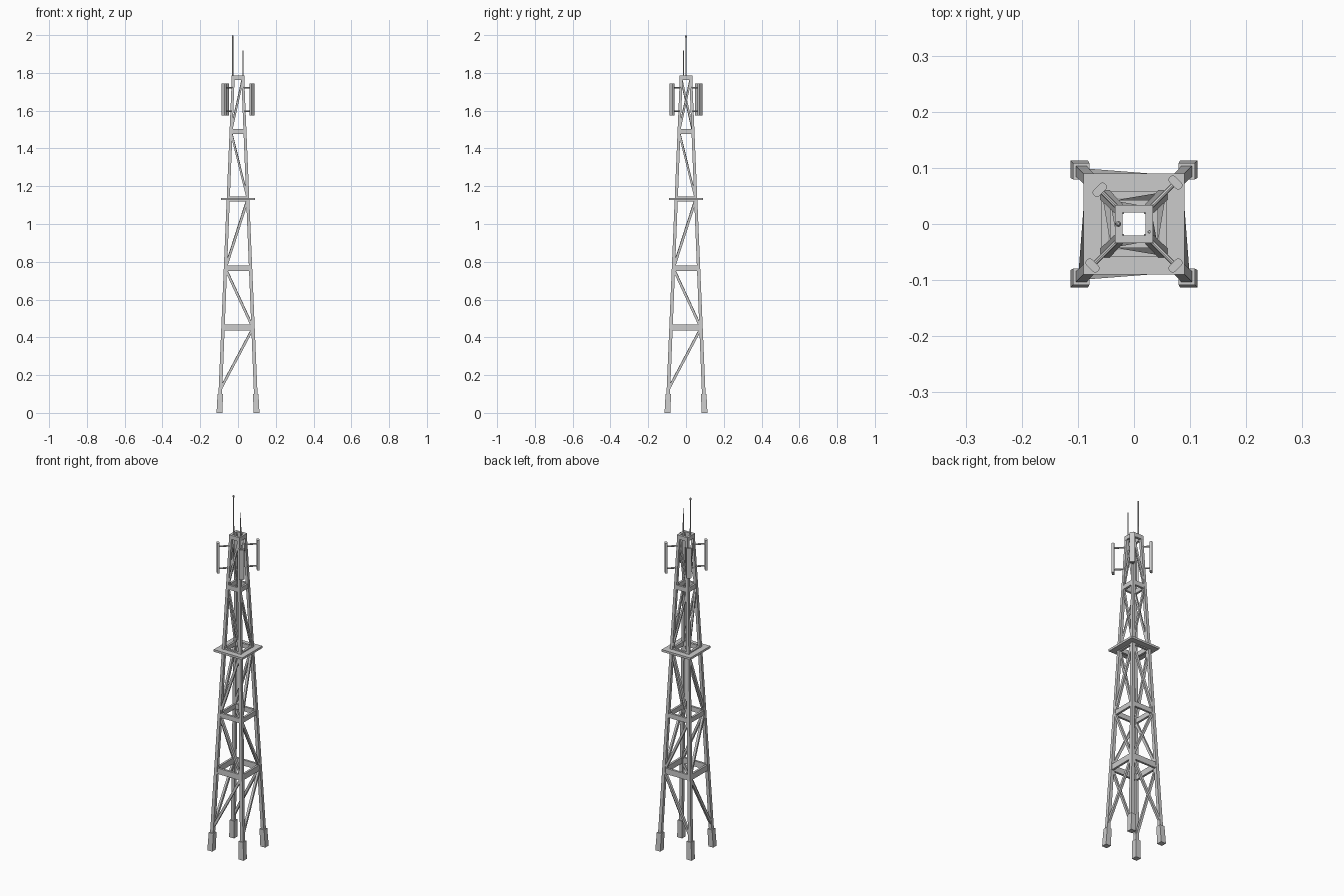
import bpy, bmesh, math
from mathutils import Vector, Matrix

if "Cube" in bpy.data.objects:
    bpy.data.objects.remove(bpy.data.objects["Cube"])


def finish(name, bm):
    bmesh.ops.recalc_face_normals(bm, faces=bm.faces)
    me = bpy.data.meshes.new(name)
    bm.to_mesh(me)
    bm.free()
    ob = bpy.data.objects.new(name, me)
    bpy.context.collection.objects.link(ob)
    return ob


def off(z):
    """Leg centre offset from the axis at height z."""
    return 0.098 - 0.041 * z


def prism(bm, c0, h0, c1, h1):
    """Square prism with level ends, centred on c0 (bottom) and c1 (top)."""
    signs = [(-1, -1), (1, -1), (1, 1), (-1, 1)]
    lo = [bm.verts.new(Vector(c0) + Vector((a * h0, b * h0, 0))) for a, b in signs]
    hi = [bm.verts.new(Vector(c1) + Vector((a * h1, b * h1, 0))) for a, b in signs]
    bm.faces.new(lo[::-1])
    bm.faces.new(hi)
    for i in range(4):
        j = (i + 1) % 4
        bm.faces.new((lo[i], lo[j], hi[j], hi[i]))


def beam(bm, p, q, w):
    """Square bar from p to q."""
    p, q = Vector(p), Vector(q)
    d = q - p
    m = Matrix.Translation((p + q) / 2) @ d.to_track_quat('Z', 'Y').to_matrix().to_4x4()
    bmesh.ops.create_cube(bm, size=1, matrix=m @ Matrix.Diagonal((w, w, d.length, 1)))


def rod(bm, p, q, r, r2=None, n=10):
    p, q = Vector(p), Vector(q)
    d = q - p
    m = Matrix.Translation((p + q) / 2) @ d.to_track_quat('Z', 'Y').to_matrix().to_4x4()
    bmesh.ops.create_cone(bm, cap_ends=True, segments=n, radius1=r,
                          radius2=r if r2 is None else r2, depth=d.length, matrix=m)


def ring(name, z0, z1, outer, inner):
    """Square frame with a square hole."""
    bm = bmesh.new()
    loops = []
    for h, z in ((outer, z0), (outer, z1), (inner, z1), (inner, z0)):
        loops.append([bm.verts.new((a * h, b * h, z))
                      for a, b in ((-1, -1), (1, -1), (1, 1), (-1, 1))])
    for k in range(4):
        A, B = loops[k], loops[(k + 1) % 4]
        for i in range(4):
            j = (i + 1) % 4
            bm.faces.new((A[i], A[j], B[j], B[i]))
    return finish(name, bm)


corners = [(-1, -1), (1, -1), (1, 1), (-1, 1)]

# Legs and feet
legs, feet = bmesh.new(), bmesh.new()
for sx, sy in corners:
    a, b, c = off(0), off(0.1), off(1.775)
    prism(legs, (sx * off(0.05), sy * off(0.05), 0.05), 0.0095, (sx * c, sy * c, 1.775), 0.0075)
    prism(feet, (sx * a, sy * a, 0), 0.0155, (sx * b, sy * b, 0.1), 0.0145)
finish("tower_legs", legs)
finish("leg_feet", feet)

# Horizontal frames
for i, (z0, z1) in enumerate([(0.435, 0.468), (0.752, 0.779), (1.12, 1.145), (1.477, 1.503)]):
    o = off((z0 + z1) / 2)
    ring(f"cross_frame_{i + 1}", z0, z1, o + 0.006, o - 0.006)
ring("top_frame", 1.762, 1.785, 0.034, 0.0205)
ring("service_platform", 1.126, 1.138, 0.09, 0.055)

# Zigzag diagonal braces on all four faces
braces = bmesh.new()
bays = [0.125, 0.45, 0.765, 1.132, 1.49, 1.77]
for i in range(5):
    z0, z1 = bays[i], bays[i + 1]
    a, b = off(z0), off(z1)
    s = 1 if i % 2 == 0 else -1
    w = 0.013 if i < 3 else 0.010
    for side in (-1, 1):
        beam(braces, (-s * a, side * a, z0), (s * b, side * b, z1), w)
        t = -s if (i == 4 and side < 0) else s
        beam(braces, (side * a, -t * a, z0), (side * b, t * b, z1), w)
finish("diagonal_braces", braces)

# Panel antennas on two arms at each corner
for i, (sx, sy) in enumerate(corners):
    r = 0.061 if (sx, sy) == (-1, 1) else 0.074
    arms = bmesh.new()
    for z in (1.597, 1.722):
        o = off(z)
        rod(arms, (sx * o, sy * o, z), (sx * r, sy * r, z), 0.0045)
    finish(f"antenna_arms_{i + 1}", arms)
    bm = bmesh.new()
    bmesh.ops.create_cube(bm, size=1, matrix=Matrix.Diagonal((0.014, 0.028, 0.17, 1)))
    up = [e for e in bm.edges if abs(e.verts[0].co.z - e.verts[1].co.z) > 0.1]
    bmesh.ops.bevel(bm, geom=up, offset=0.005, segments=3, profile=0.5, affect='EDGES')
    ob = finish(f"panel_antenna_{i + 1}", bm)
    ob.location = (sx * r, sy * r, 1.66)
    ob.rotation_euler.z = math.atan2(sy, sx)

# Whip antennas on the top frame
bm = bmesh.new()
rod(bm, (-0.028, 0, 1.775), (-0.028, 0, 1.99), 0.004, 0.003)
bmesh.ops.create_uvsphere(bm, u_segments=10, v_segments=6, radius=0.005,
                          matrix=Matrix.Translation((-0.028, 0, 1.9915)) @ Matrix.Diagonal((1, 1, 1.7, 1)))
finish("tall_whip_antenna", bm)
bm = bmesh.new()
rod(bm, (0.027, -0.014, 1.775), (0.027, -0.014, 1.918), 0.003, 0.0025)
finish("short_whip_antenna", bm)
